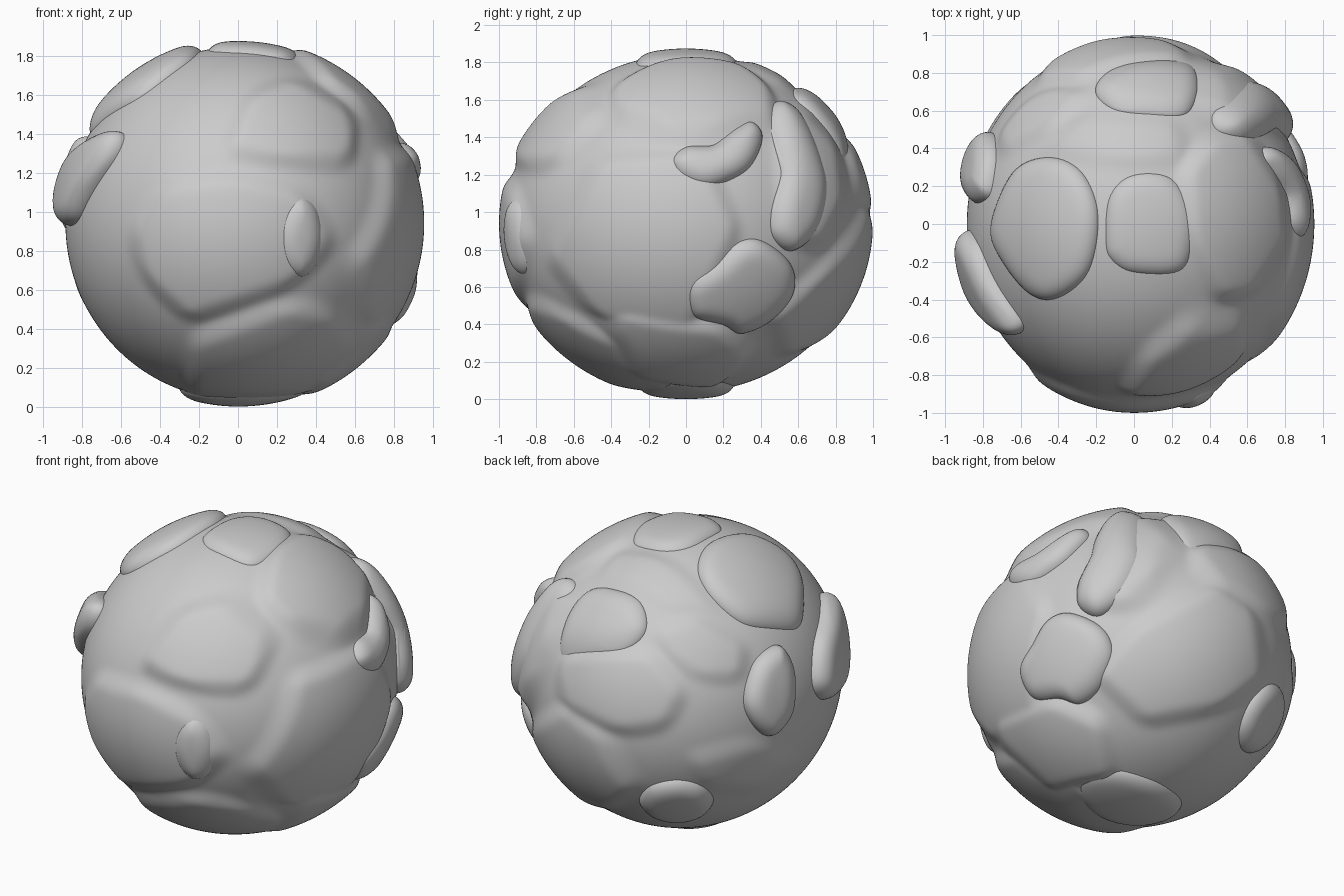
import bpy
import bmesh
from math import sin, cos, pi, radians, sqrt
from mathutils import Vector

cube = bpy.data.objects.get("Cube")
if cube:
    bpy.data.objects.remove(cube, do_unlink=True)

CENTRE = Vector((0, 0, 0.94))

stone = bpy.data.materials.new("grey_stone")
stone.use_nodes = True
stone.diffuse_color = (0.6, 0.6, 0.6, 1)
stone.node_tree.nodes["Principled BSDF"].inputs["Base Color"].default_value = stone.diffuse_color


class Side:
    """A flat drawing plane facing the ball from one direction."""

    def __init__(self, turn, lift, base=0.0):
        a, e = radians(turn), radians(lift)
        self.n = Vector((cos(e) * sin(a), -cos(e) * cos(a), sin(e)))
        self.u = Vector((cos(a), sin(a), 0))
        self.v = Vector((-sin(e) * sin(a), sin(e) * cos(a), cos(e)))
        self.base = base

    def direction(self, p, size):
        x, y = p[0], p[1] - self.base
        w = sqrt(max(size * size - x * x - y * y, 0.01))
        return (self.u * x + self.v * y + self.n * w).normalized()


FRONT, FLANK = Side(0, 0, CENTRE.z), Side(90, 0, CENTRE.z)
TOP, BOTTOM = Side(0, 90), Side(0, -90)
REAR, UNDER = Side(215, 25), Side(138, -25)
LEFT_FRONT, LEFT_LOW = Side(292, 16), Side(214, -29)


# Soft raised facets, each bounded by straight edges
facets = []


def facet(side, height, *pts):
    pts = [Vector(p) for p in pts]
    area = sum(a.cross(b) for a, b in zip(pts, pts[1:] + pts[:1]))
    edges = []
    for a, b in zip(pts, pts[1:] + pts[:1]):
        t = (b - a).normalized() * (1 if area > 0 else -1)
        edges.append((-t.y, t.x, t.y * a.x - t.x * a.y))
    facets.append((side, height, edges))


facet(FRONT, .04, (.05, 1.62), (.3, 1.71), (.6, 1.53), (.63, 1.35), (.57, 1.23), (.2, 1.22), (-.08, 1.3))
facet(FRONT, .035, (-.57, .9), (-.5, .65), (-.25, .43), (.3, .62), (.5, .85), (.35, 1.1), (0, 1.2), (-.4, 1.15))
facet(FRONT, .035, (-.25, .36), (.25, .56), (.5, .5), (.65, .3), (.4, 0), (-.28, .02))
facet(FLANK, .035, (-.75, .75), (-.5, .42), (-.2, .3), (.05, .35), (.3, .9), (.1, 1.35), (-.5, 1.3))
facet(FLANK, .05, (.5, 1.5), (.63, 1.58), (.82, 1.35), (.85, 1.05), (.72, .8), (.53, .85))
facet(TOP, .045, (.25, .3), (.4, .48), (.62, .5), (.82, .2), (.85, -.1), (.65, -.4), (.45, -.42), (.28, -.1))
facet(TOP, .02, (-.55, .4), (-.3, .6), (.25, .56), (.3, .35), (0, .3))
facet(REAR, .035, (-.76, 0), (-.7, .12), (-.2, .13), (.01, -.12), (-.1, -.33), (-.38, -.37), (-.7, -.22))
facet(REAR, .025, (-.2, .25), (.05, .35), (.38, .15), (.35, -.05), (.1, -.07), (-.1, .05))
facet(REAR, .02, (0, -.5), (.42, -.4), (.7, -.55), (.45, -.75), (.1, -.7))
facet(UNDER, .035, (-.22, -.11), (0, .17), (.5, .45), (.73, .28), (.78, -.11), (.53, -.31), (.08, -.4))
facet(UNDER, .05, (-.83, -.3), (-.45, -.2), (-.15, -.35), (-.1, -.7), (-.5, -.76), (-.8, -.45))


def ball(d):
    width = 0.885 if d.x < 0 else 0.92
    return 1 / sqrt((d.x / width) ** 2 + (d.y / 0.965) ** 2 + (d.z / 0.905) ** 2)


def relief(d):
    best = 0.0
    for side, height, edges in facets:
        if d.dot(side.n) < 0.1 or height <= best:
            continue
        x, y = d.dot(side.u) * 0.95, d.dot(side.v) * 0.95 + side.base
        for a, b, c in edges:
            t = min((a * x + b * y + c + 0.05) / 0.13, 1)
            if t <= 0:
                break
            height *= t * t * (3 - 2 * t)
        else:
            best = max(best, height)
    return best


def finish(bm, name):
    bmesh.ops.recalc_face_normals(bm, faces=bm.faces)
    for f in bm.faces:
        f.smooth = True
    mesh = bpy.data.meshes.new(name)
    bm.to_mesh(mesh)
    bm.free()
    mesh.materials.append(stone)
    obj = bpy.data.objects.new(name, mesh)
    bpy.context.collection.objects.link(obj)


# Main ball
bm = bmesh.new()
bmesh.ops.create_icosphere(bm, subdivisions=7, radius=1)
for vert in bm.verts:
    d = vert.co.normalized()
    vert.co = CENTRE + d * (ball(d) + relief(d))
for i in range(4):
    bmesh.ops.smooth_vert(bm, verts=bm.verts, factor=0.5,
                          use_axis_x=True, use_axis_y=True, use_axis_z=True)
finish(bm, "rock_body")


# Slabs with rounded rims lying on the ball
def smooth_loop(pts, steps=8):
    pts = [Vector(p) for p in pts]
    n, loop = len(pts), []
    for i in range(n):
        a, b, c, d = (pts[(i + k) % n] for k in (-1, 0, 1, 2))
        for s in range(steps):
            t = s / steps
            loop.append(b + (c - a) * t / 2 + (a * 2 - b * 5 + c * 4 - d) * t * t / 2
                        + (b * 3 - a - c * 3 + d) * t ** 3 / 2)
    return loop


def slab(name, side, height, *pts, sink=0.03, rim=0.11, rings=16):
    loop = smooth_loop(pts)
    mid = sum(loop, Vector((0, 0))) / len(loop)
    size = 0.93 + height * 0.4
    bm = bmesh.new()

    def put(p):
        d = side.direction(p, size)
        inset = min(min((p - q).length for q in loop) / rim, 1)
        rise = (height + sink) * sqrt(1 - (1 - inset) ** 2) - sink
        return bm.verts.new(CENTRE + d * (ball(d) + rise))

    rows = []
    for k in range(rings):
        s = cos(pi / 2 * k / rings)
        rows.append([put(mid + (p - mid) * s) for p in loop])
    tip = put(mid)
    n = len(loop)
    for i in range(n):
        j = (i + 1) % n
        for low, high in zip(rows, rows[1:]):
            bm.faces.new((low[i], low[j], high[j], high[i]))
        bm.faces.new((rows[-1][i], rows[-1][j], tip))
    for i in range(3):
        inner = [v for v in bm.verts if not v.is_boundary]
        bmesh.ops.smooth_vert(bm, verts=inner, factor=0.5,
                              use_axis_x=True, use_axis_y=True, use_axis_z=True)
    finish(bm, name)


def oval(x, y, w, h, n=8):
    return [(x + w * cos(2 * pi * i / n), y + h * sin(2 * pi * i / n)) for i in range(n)]


slab("front_pebble", FRONT, .06, *oval(.315, .87, .125, .215))
slab("left_front_slab", LEFT_FRONT, .085, (-.33, -.1), (-.22, .1), (0, .2), (.28, .26),
     (.32, .1), (.15, -.15), (0, -.27), (-.23, -.26))
slab("top_slab", TOP, .03, (-.17, -.1), (-.15, .15), (-.02, .28), (.2, .27),
     (.33, .1), (.34, -.1), (.26, -.27), (0, -.28), (-.13, -.21))
slab("top_left_slab", TOP, .05, (-.82, -.02), (-.68, .3), (-.46, .38), (-.28, .29),
     (-.19, .05), (-.24, -.26), (-.4, -.41), (-.56, -.41), (-.73, -.24))
slab("top_rear_slab", TOP, .045, (-.22, .71), (-.13, .82), (.1, .87), (.31, .84),
     (.36, .71), (.29, .59), (.1, .58), (-.11, .61))
slab("small_bean", FLANK, .07, (-.09, 1.29), (0, 1.37), (.15, 1.38), (.27, 1.47), (.36, 1.51),
     (.43, 1.42), (.36, 1.25), (.21, 1.16), (.08, 1.14), (-.05, 1.2))
slab("long_bean", FLANK, .085, (.45, 1.56), (.51, 1.62), (.62, 1.55), (.71, 1.35), (.76, 1.13),
     (.71, .9), (.58, .78), (.48, .86), (.47, 1), (.51, 1.2), (.48, 1.4))
slab("lower_flank_slab", FLANK, .065, (-.01, .55), (.03, .65), (.15, .73), (.28, .84), (.42, .85),
     (.58, .72), (.59, .55), (.46, .39), (.3, .32), (.2, .37), (.03, .42))
slab("left_rear_slab", REAR, .08, (.4, .03), (.51, .15), (.6, .16), (.68, 0), (.67, -.25),
     (.55, -.4), (.44, -.37), (.35, -.2))
slab("lower_rear_slab", LEFT_LOW, .05, *oval(-.04, -.03, .23, .23))
slab("bottom_slab", BOTTOM, .035, *oval(.04, 0, .37, .28))
